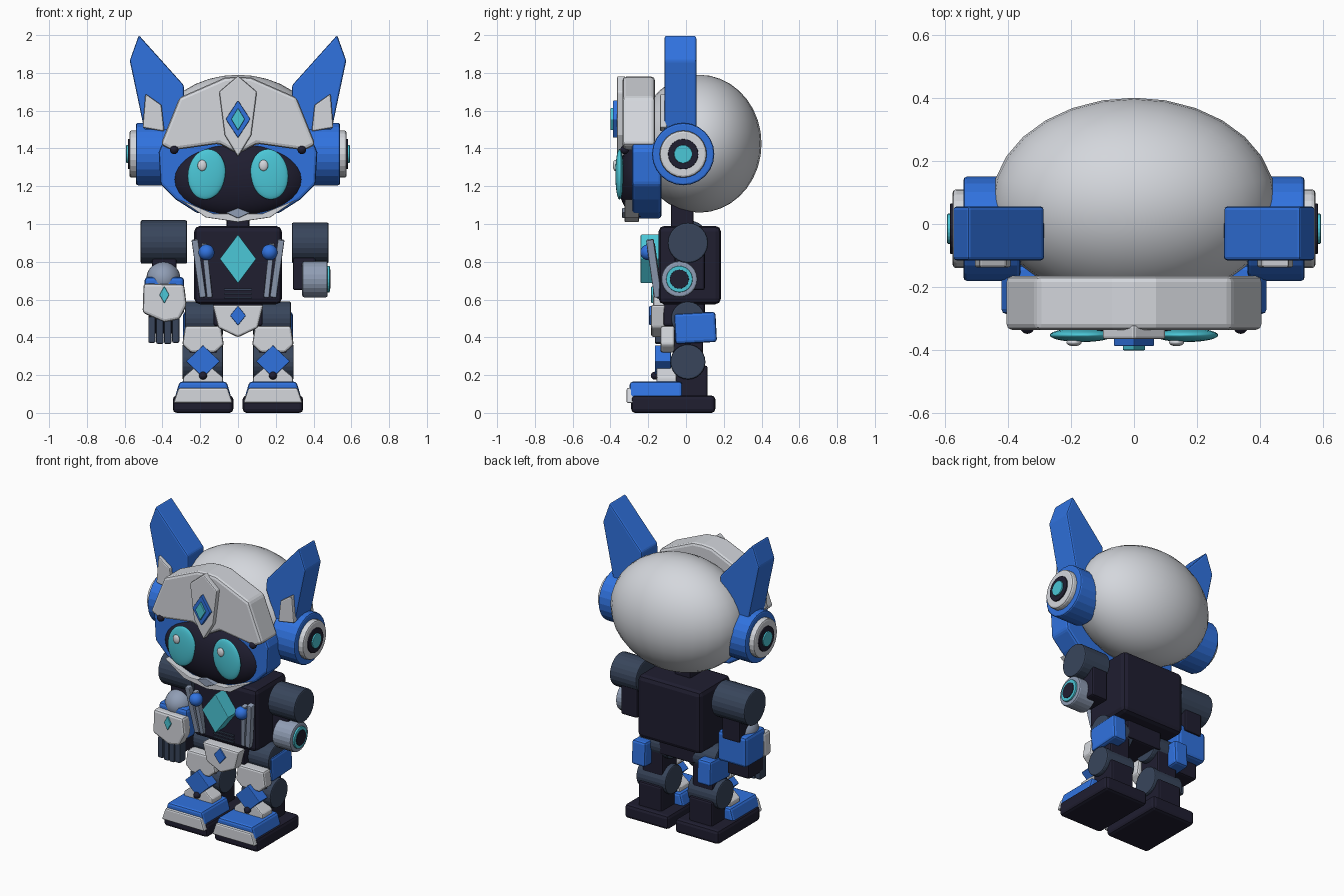
import bpy, bmesh, math
from mathutils import Matrix

cube = bpy.data.objects.get("Cube")
if cube:
    bpy.data.objects.remove(cube, do_unlink=True)


def material(name, r, g, b):
    m = bpy.data.materials.new(name)
    m.use_nodes = True
    m.diffuse_color = (r, g, b, 1)
    m.node_tree.nodes["Principled BSDF"].inputs["Base Color"].default_value = (r, g, b, 1)
    return m


white = material("shell white", 0.66, 0.68, 0.72)
blue = material("bright blue", 0.03, 0.17, 0.74)
dark = material("dark navy", 0.014, 0.013, 0.03)
slate = material("slate", 0.04, 0.06, 0.105)
steel = material("steel", 0.28, 0.34, 0.46)
teal = material("teal glow", 0.07, 0.57, 0.68)


def finish(name, bm, mat, bevel=0.0, smooth=False):
    bmesh.ops.recalc_face_normals(bm, faces=bm.faces)
    mesh = bpy.data.meshes.new(name)
    bm.to_mesh(mesh)
    bm.free()
    mesh.materials.append(mat)
    ob = bpy.data.objects.new(name, mesh)
    bpy.context.collection.objects.link(ob)
    if smooth:
        for p in mesh.polygons:
            p.use_smooth = True
    if bevel:
        mod = ob.modifiers.new("soft edges", "BEVEL")
        mod.width, mod.segments, mod.limit_method = bevel, 2, "ANGLE"
    return ob


def box(name, mat, x, y, z, bevel=0.012, tilt=0, lean=0):
    """Box from (min, max) ranges; tilt turns about x, lean about y."""
    bm = bmesh.new()
    bmesh.ops.create_cube(bm, size=1)
    bmesh.ops.scale(bm, vec=[r[1] - r[0] for r in (x, y, z)], verts=bm.verts)
    ob = finish(name, bm, mat, bevel)
    ob.location = [(r[0] + r[1]) / 2 for r in (x, y, z)]
    ob.rotation_euler = (math.radians(tilt), math.radians(lean), 0)
    return ob


def prism(name, mat, outline, y0, y1, bevel=0.008):
    """Front outline in x, z pushed through from y0 to y1."""
    bm = bmesh.new()
    face = bm.faces.new([bm.verts.new((x, y0, z)) for x, z in outline])
    side = bmesh.ops.extrude_face_region(bm, geom=[face])["geom"]
    moved = [v for v in side if isinstance(v, bmesh.types.BMVert)]
    bmesh.ops.translate(bm, vec=(0, y1 - y0, 0), verts=moved)
    return finish(name, bm, mat, bevel)


def mirrored(half):
    """Full outline from its +x half, listed from top to bottom."""
    return half + [(-x, z) for x, z in reversed(half) if x]


def diamond(name, mat, x, z, w, h, y0, y1, bevel=0.004):
    prism(name, mat, [(x, z + h), (x + w, z), (x, z - h), (x - w, z)], y0, y1, bevel)


def drum(name, mat, x0, x1, y, z, r, bevel=0.008):
    """Cylinder lying along x."""
    bm = bmesh.new()
    turn = Matrix.Translation(((x0 + x1) / 2, y, z)) @ Matrix.Rotation(math.pi / 2, 4, "Y")
    bmesh.ops.create_cone(bm, cap_ends=True, segments=24, radius1=r, radius2=r,
                          depth=abs(x1 - x0), matrix=turn)
    return finish(name, bm, mat, bevel)


def ball(name, mat, at, radii, lean=0):
    bm = bmesh.new()
    bmesh.ops.create_uvsphere(bm, u_segments=28, v_segments=18, radius=1)
    bmesh.ops.scale(bm, vec=radii, verts=bm.verts)
    ob = finish(name, bm, mat, smooth=True)
    ob.location = at
    ob.rotation_euler.y = math.radians(lean)
    return ob


# Head shell, brow, face and jaw
ball("head_shell", white, (0, 0.07, 1.425), (0.45, 0.33, 0.365))
ball("visor", dark, (0, -0.245, 1.235), (0.36, 0.115, 0.2))
prism("face_frame", blue, mirrored([(0.4, 1.43), (0.42, 1.38), (0.41, 1.21), (0.33, 1.13),
                                    (0.22, 1.06), (0, 1.03)]), -0.285, -0.13, 0.015)
prism("brow_shell", white, mirrored([(0, 1.78), (0.07, 1.775), (0.31, 1.67), (0.41, 1.42),
                                     (0.35, 1.39), (0.1, 1.425), (0, 1.37)]), -0.335, -0.165, 0.018)
prism("brow_crest", white, mirrored([(0, 1.785), (0.1, 1.7), (0.07, 1.47), (0, 1.355)]),
      -0.365, -0.32)
diamond("crest_gem_setting", blue, 0, 1.555, 0.065, 0.1, -0.387, -0.36)
diamond("crest_gem", teal, 0, 1.555, 0.036, 0.06, -0.4, -0.38)
prism("jaw_guard", white, mirrored([(0, 1.055), (0.13, 1.055), (0.31, 1.13), (0.17, 1.035),
                                    (0, 1.01)]), -0.325, -0.25, 0.004)
prism("chin_plate", steel, mirrored([(0, 1.085), (0.065, 1.06), (0, 1.03)]), -0.338, -0.3, 0.004)
box("neck", dark, (-0.06, 0.06), (-0.08, 0.04), (0.95, 1.12))

for s, side in ((1, "left"), (-1, "right")):
    def span(a, b):
        return tuple(sorted((s * a, s * b)))

    def flip(points):
        return [(s * x, z) for x, z in points]

    # Eyes
    ball(side + "_eye", teal, (s * 0.166, -0.352, 1.263), (0.1, 0.022, 0.134), -s * 8)
    glint = 0.135 if s > 0 else -0.19
    ball(side + "_eye_glint", white, (glint, -0.375, 1.31), (0.024, 0.012, 0.029))
    ball(side + "_brow_bolt", dark, (s * 0.338, -0.325, 1.393), (0.023,) * 3)

    # Ears and ear drums
    prism(side + "_ear", blue, flip([(0.525, 2.0), (0.573, 1.865), (0.49, 1.47), (0.36, 1.47),
                                     (0.285, 1.66), (0.287, 1.735)]), -0.115, 0.055, 0.01)
    prism(side + "_inner_ear", white, flip([(0.49, 1.69), (0.505, 1.51), (0.39, 1.49),
                                            (0.405, 1.63)]), -0.138, -0.1)
    drum(side + "_ear_drum", blue, s * 0.36, s * 0.54, -0.015, 1.37, 0.165, 0.01)
    drum(side + "_ear_ring", white, s * 0.5, s * 0.575, -0.015, 1.37, 0.125, 0.012)
    drum(side + "_ear_socket", dark, s * 0.55, s * 0.583, -0.015, 1.37, 0.08, 0.004)
    drum(side + "_ear_light", teal, s * 0.56, s * 0.592, -0.015, 1.37, 0.048, 0.004)

    # Chest details
    ball(side + "_chest_stud", blue, (s * 0.167, -0.2, 0.85), (0.042,) * 3)
    box(side + "_chest_bar_outer", steel, span(0.19, 0.225), (-0.19, -0.15), (0.61, 0.92),
        0.006, 8, s * 8)
    box(side + "_chest_bar_inner", steel, span(0.15, 0.18), (-0.185, -0.145), (0.61, 0.9),
        0.006, 8, s * 6)

    # Legs
    drum(side + "_hip", slate, s * 0.08, s * 0.28, 0.01, 0.5, 0.09)
    box(side + "_thigh", dark, span(0.11, 0.26), (-0.07, 0.09), (0.26, 0.5))
    box(side + "_hip_guard", blue, span(0.19, 0.29), (-0.06, 0.16), (0.37, 0.53), 0.015, 3)
    prism(side + "_thigh_guard", white, flip([(0.09, 0.46), (0.28, 0.46), (0.295, 0.36),
                                              (0.25, 0.32), (0.12, 0.32), (0.075, 0.36)]),
          -0.135, -0.06, 0.012)
    drum(side + "_knee", slate, s * 0.08, s * 0.295, 0.01, 0.27, 0.093)
    diamond(side + "_knee_guard", blue, s * 0.185, 0.273, 0.09, 0.085, -0.165, -0.08)
    box(side + "_shin", dark, span(0.1, 0.27), (-0.06, 0.115), (0.07, 0.25))
    prism(side + "_shin_guard", white, flip([(0.14, 0.24), (0.23, 0.24), (0.29, 0.19), (0.29, 0.12),
                                             (0.08, 0.12), (0.08, 0.19)]), -0.155, -0.05)
    ball(side + "_ankle_bolt", dark, (s * 0.185, -0.165, 0.197), (0.021,) * 3)

    # Feet
    box(side + "_sole", dark, span(0.025, 0.345), (-0.29, 0.155), (0, 0.092), 0.02)
    prism(side + "_foot_top", blue, flip([(0.06, 0.165), (0.31, 0.165), (0.335, 0.08),
                                          (0.035, 0.08)]), -0.298, -0.02, 0.015)
    prism(side + "_toe_cap", white, flip([(0.055, 0.132), (0.315, 0.132), (0.342, 0.052),
                                          (0.028, 0.052)]), -0.315, -0.27, 0.01)

# Torso and pelvis
box("torso", dark, (-0.232, 0.232), (-0.145, 0.185), (0.575, 0.99), 0.03)
diamond("chest_gem", teal, 0, 0.815, 0.097, 0.13, -0.24, -0.13)
for i in range(3):
    z = 0.605 + i * 0.022
    box(f"belly_vent_{i + 1}", slate, (-0.075, 0.075), (-0.153, -0.14), (z, z + 0.009), 0)
box("pelvis", dark, (-0.13, 0.13), (-0.12, 0.1), (0.46, 0.6))
prism("pelvis_guard", white, mirrored([(0.135, 0.572), (0.105, 0.45), (0, 0.4)]),
      -0.185, -0.11, 0.012)
diamond("pelvis_gem", blue, 0, 0.515, 0.042, 0.052, -0.195, -0.17)

# Left arm with wheel-shaped cannon
drum("left_shoulder", slate, 0.285, 0.48, 0.01, 0.9, 0.107)
box("left_upper_arm", dark, (0.29, 0.41), (-0.06, 0.1), (0.65, 0.86))
drum("left_cannon", steel, 0.34, 0.475, -0.035, 0.708, 0.096, 0.01)
drum("left_cannon_light", teal, 0.45, 0.486, -0.035, 0.708, 0.07, 0.004)
drum("left_cannon_bore", dark, 0.46, 0.49, -0.035, 0.708, 0.05, 0.002)

# Right arm with shielded forearm and hand
drum("right_shoulder", slate, -0.515, -0.27, 0.01, 0.905, 0.115)
box("right_upper_arm", dark, (-0.455, -0.325), (-0.06, 0.09), (0.68, 0.86))
ball("right_elbow", steel, (-0.395, -0.04, 0.71), (0.09, 0.1, 0.09))
box("right_forearm", blue, (-0.495, -0.285), (-0.13, 0.08), (0.52, 0.72), 0.02)
prism("right_forearm_shield", white, [(-0.5, 0.685), (-0.285, 0.68), (-0.272, 0.57), (-0.31, 0.495),
                                      (-0.39, 0.48), (-0.505, 0.53)], -0.175, -0.1, 0.015)
diamond("right_forearm_gem", teal, -0.39, 0.625, 0.026, 0.046, -0.185, -0.165)
box("right_palm", dark, (-0.475, -0.315), (-0.14, 0.02), (0.42, 0.54))
for i in range(4):
    x = -0.475 + i * 0.042
    box(f"right_finger_{i + 1}", slate, (x, x + 0.038), (-0.165, -0.1),
        (0.365 + 0.006 * (i in (0, 3)), 0.51), 0.008)
